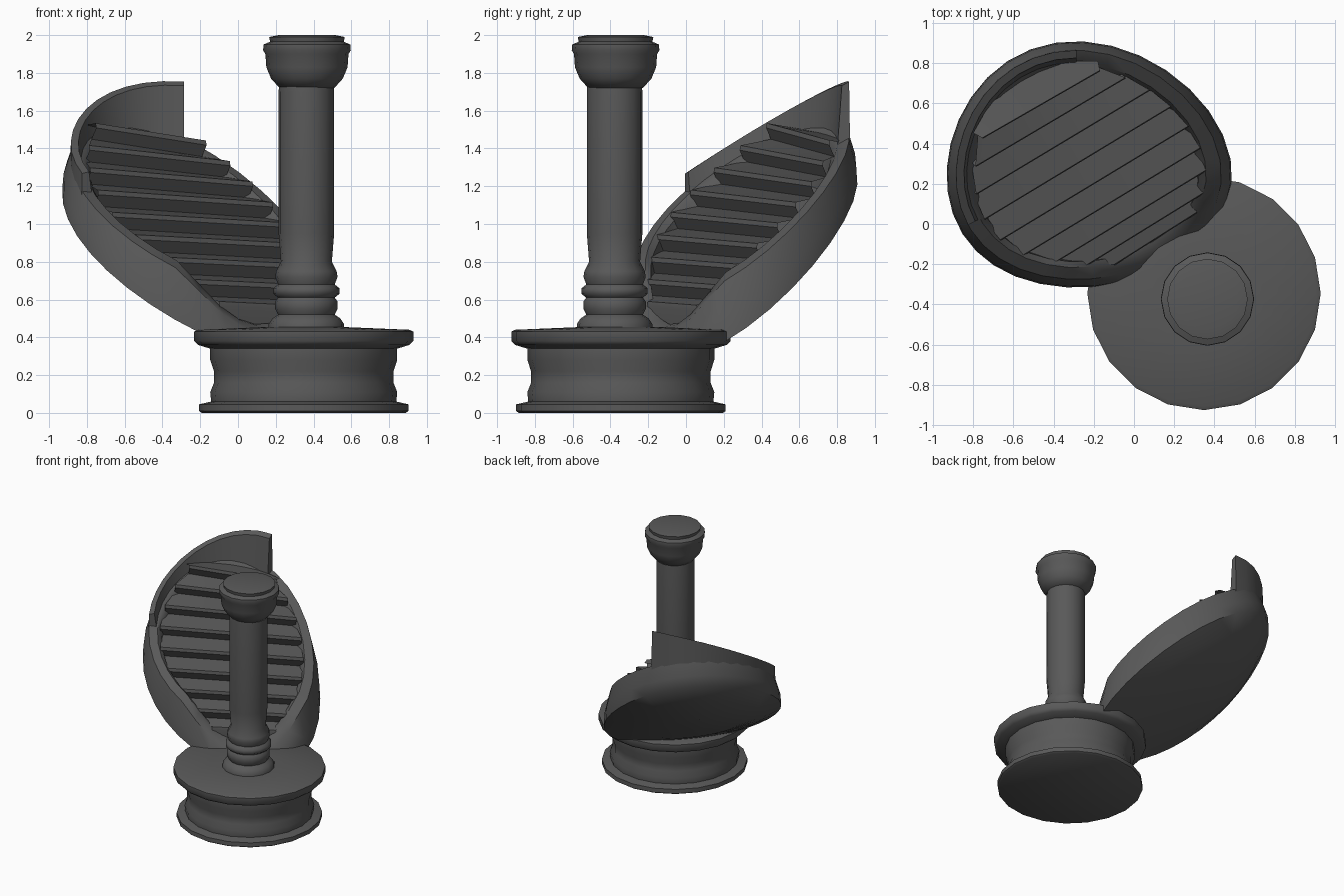
import bpy, bmesh, math
from mathutils import Vector

old = bpy.data.objects.get("Cube")
if old:
    bpy.data.objects.remove(old, do_unlink=True)

stone = bpy.data.materials.new("dark_grey_stone")
stone.use_nodes = True
COLOR = (0.1, 0.1, 0.1, 1)
stone.diffuse_color = COLOR
stone.node_tree.nodes["Principled BSDF"].inputs["Base Color"].default_value = COLOR


def finish(name, bm, angle):
    bmesh.ops.recalc_face_normals(bm, faces=bm.faces[:])
    mesh = bpy.data.meshes.new(name)
    bm.to_mesh(mesh)
    bm.free()
    obj = bpy.data.objects.new(name, mesh)
    bpy.context.collection.objects.link(obj)
    mesh.materials.append(stone)
    bpy.ops.object.select_all(action='DESELECT')
    obj.select_set(True)
    bpy.context.view_layer.objects.active = obj
    bpy.ops.object.shade_smooth_by_angle(angle=math.radians(angle))


def loft(name, rings, closed=True, caps=True, angle=40):
    """Bridge rows of points into a skin, optionally closing each row and the ends."""
    bm = bmesh.new()
    rows = [[bm.verts.new(p) for p in ring] for ring in rings]
    n = len(rows[0])
    for a, b in zip(rows, rows[1:]):
        for i in range(n if closed else n - 1):
            j = (i + 1) % n
            bm.faces.new((a[i], a[j], b[j], b[i]))
    if caps:
        bm.faces.new(rows[0])
        bm.faces.new(rows[-1])
    finish(name, bm, angle)


def lathe(name, x, y, profile, sides):
    rings = []
    for r, z in profile:
        rings.append([(x + r * math.cos(math.tau * k / sides),
                       y + r * math.sin(math.tau * k / sides), z)
                      for k in range(sides)])
    loft(name, rings, angle=55)


# Round pedestal and turned column
lathe("pedestal", .348, -.345,
      [(.54, 0), (.555, .01), (.555, .045), (.49, .06), (.495, .11),
       (.475, .16), (.475, .22), (.495, .28), (.495, .34), (.56, .36),
       (.58, .38), (.58, .43), (.56, .44), (.2, .455)], 20)
lathe("column", .362, -.378,
      [(.2, .44), (.2, .47), (.18, .5), (.15, .52), (.165, .55),
       (.165, .59), (.15, .61), (.175, .63), (.175, .66), (.15, .68),
       (.165, .72), (.16, .75), (.135, .8), (.147, .95), (.147, 1.7),
       (.145, 1.73)], 16)
lathe("capital", .365, -.373,
      [(.145, 1.72), (.19, 1.77), (.215, 1.83), (.22, 1.9),
       (.232, 1.92), (.23, 1.95), (.195, 1.965), (.2, 1.99),
       (.15, 2.0)], 16)


# Tilted bowl: u runs uphill along the diagonal, v runs across it
def uv(phi, scale):
    c, s = math.cos(phi), math.sin(phi)
    v = scale * (0.65 * s + 0.02 * (1 - c) * max(0, s))
    skew = 0.15 if v > 0 else 0.12
    return 0.38 + 0.65 * scale * c - skew * v * (1 - c), v


def place(u, v, z):
    return Vector(((v - u) / math.sqrt(2), (u + v) / math.sqrt(2), z))


def rim_z(u, v, phi):
    dip = max(0, -math.cos(phi) - 0.75) / 0.25
    return 0.78 + 0.78 * u + 0.1 * v - 0.2 * dip


def bowl_point(phi, scale, rise, bulge):
    u, v = uv(phi, scale)
    low = 0.51 + 0.82 * u + 0.06 * v
    z = low + (rim_z(u, v, phi) - low) * rise
    bulge *= 0.65 + 0.35 * math.cos(phi) * scale
    return place(u + bulge, v, z - bulge)


bowl = [(.02, 0, .14), (.45, 0, .13), (.8, 0, .06), (1, 0, 0), (.99, .4, 0),
        (.93, 1, 0), (.83, 1.02, 0), (.78, .85, 0), (.75, -.1, 0)]
loft("stair_bowl", [[bowl_point(math.tau * k / 32, *ring) for k in range(32)]
                    for ring in bowl])

# Broken upper wall standing on the back half of the rim
sections = []
for k in range(13):
    phi = math.radians(-76 + 118 * k / 12)
    section = []
    for scale, top in ((.94, False), (.93, True), (.87, True), (.82, False)):
        u, v = uv(phi, scale)
        p = place(u, v, rim_z(u, v, phi) - 0.12)
        if top:
            p.z = 1.27 + 0.56 * p.y + 0.03 * math.sin(math.pi * k / 12)
        section.append(p)
    sections.append(section)
loft("broken_wall", sections)


# Fanned flight of stairs with overhanging noses
def stair_end(i, right):
    t = i / 8
    if right:
        phi, z = math.radians(152 - 100 * t), 0.57 + 0.109 * i
    else:
        phi, z = -math.radians(156 - 130 * t), 0.59 + 0.118 * i
    u, v = uv(phi, 0.81)
    return place(u, v, z)


def stair_row(i, drop, forward):
    left, right = stair_end(i, False), stair_end(i, True)
    offset = Vector((1, -1, 0)).normalized() * forward
    offset.z = -drop
    return [left.lerp(right, k / 4) + offset for k in range(5)]


rows = [stair_row(0, 0.2, 0)]
for i in range(9):
    rows.append(stair_row(i, 0.025, 0.025))
    rows.append(stair_row(i, 0, 0.02))
    if i < 8:
        rows.append(stair_row(i + 1, 0.085, -0.01))
loft("stairs", rows, closed=False, caps=False, angle=25)

# Landing behind the top stair, meeting the wall
top = stair_row(8, 0, 0.02)
back = [place(*uv(math.radians(-26 + 78 * k / 4), 0.86), top[k].z - 0.01)
        for k in range(5)]
loft("landing", [top, back], closed=False, caps=False)
